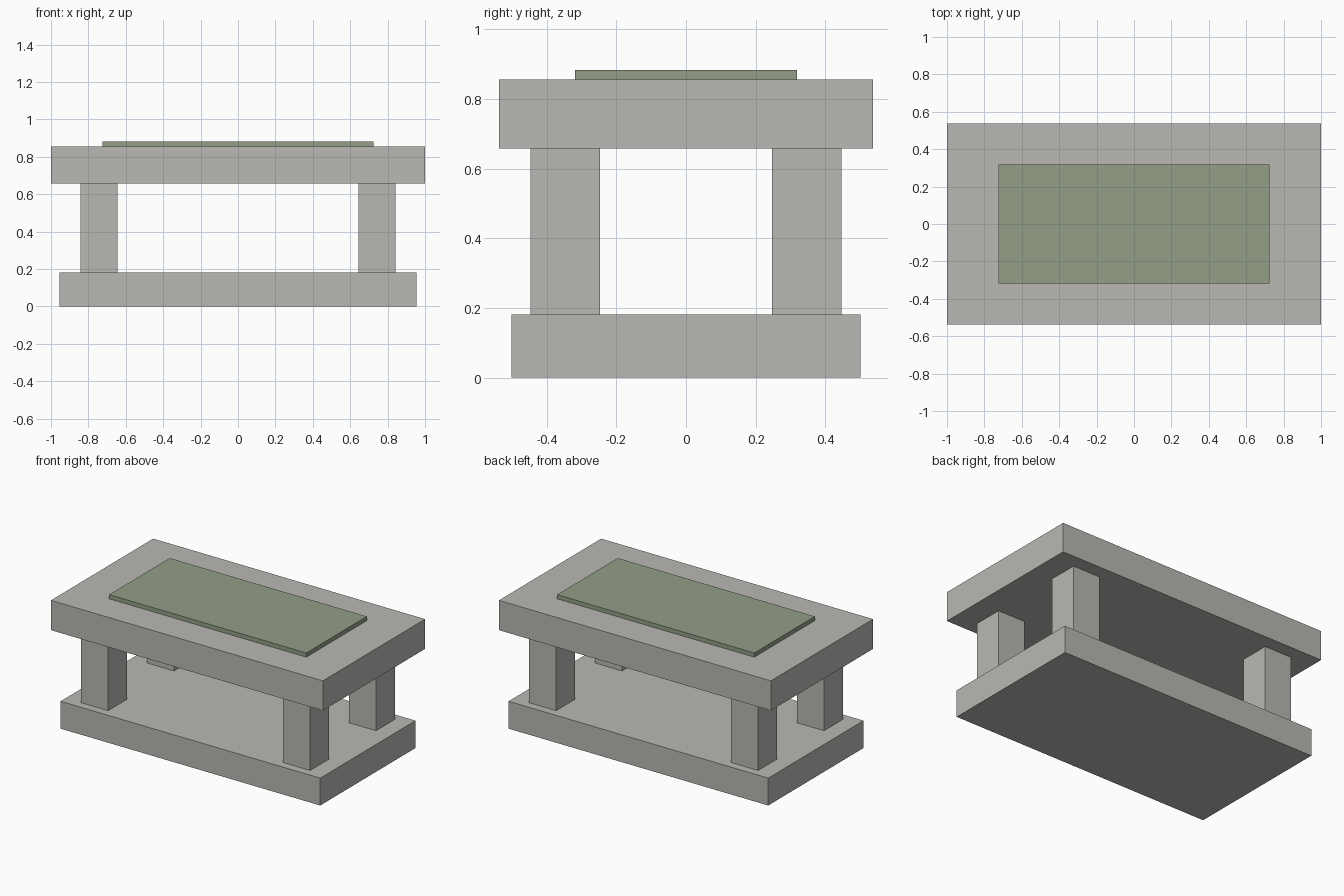
import bpy

if "Cube" in bpy.data.objects:
    bpy.data.objects.remove(bpy.data.objects["Cube"])


def material(name, rgb):
    m = bpy.data.materials.new(name)
    m.diffuse_color = (*rgb, 1.0)
    m.use_nodes = True
    m.node_tree.nodes["Principled BSDF"].inputs["Base Color"].default_value = m.diffuse_color
    return m


stone = material("warm grey stone", (0.49, 0.48, 0.455))
moss = material("muted green", (0.29, 0.345, 0.245))


def box(name, x, y, z, mat):
    """Axis-aligned block from (low, high) extents."""
    lo, hi = zip(x, y, z)
    bpy.ops.mesh.primitive_cube_add(
        size=1, location=[(a + b) / 2 for a, b in zip(lo, hi)])
    ob = bpy.context.object
    ob.name = name
    size = [b - a for a, b in zip(lo, hi)]
    for v in ob.data.vertices:
        v.co = [c * s for c, s in zip(v.co, size)]
    ob.data.materials.append(mat)
    return ob


# Heights where the stacked parts meet
BASE_TOP, LEG_TOP, SLAB_TOP, INLAY_TOP = 0.182, 0.657, 0.855, 0.883

# Lower plinth
box("base_slab", (-0.955, 0.955), (-0.5, 0.5), (0, BASE_TOP), stone)

# Four square legs, one near each corner
LEG_X, LEG_Y, HALF = 0.743, 0.346, 0.1
for sx, side in ((-1, "left"), (1, "right")):
    for sy, end in ((-1, "front"), (1, "back")):
        cx, cy = sx * LEG_X, sy * LEG_Y
        box(f"leg_{end}_{side}", (cx - HALF, cx + HALF),
            (cy - HALF, cy + HALF), (BASE_TOP, LEG_TOP), stone)

# Overhanging table top and the raised green panel on it
box("top_slab", (-1, 1), (-0.537, 0.537), (LEG_TOP, SLAB_TOP), stone)
box("top_panel", (-0.725, 0.725), (-0.318, 0.318), (SLAB_TOP, INLAY_TOP), moss)
